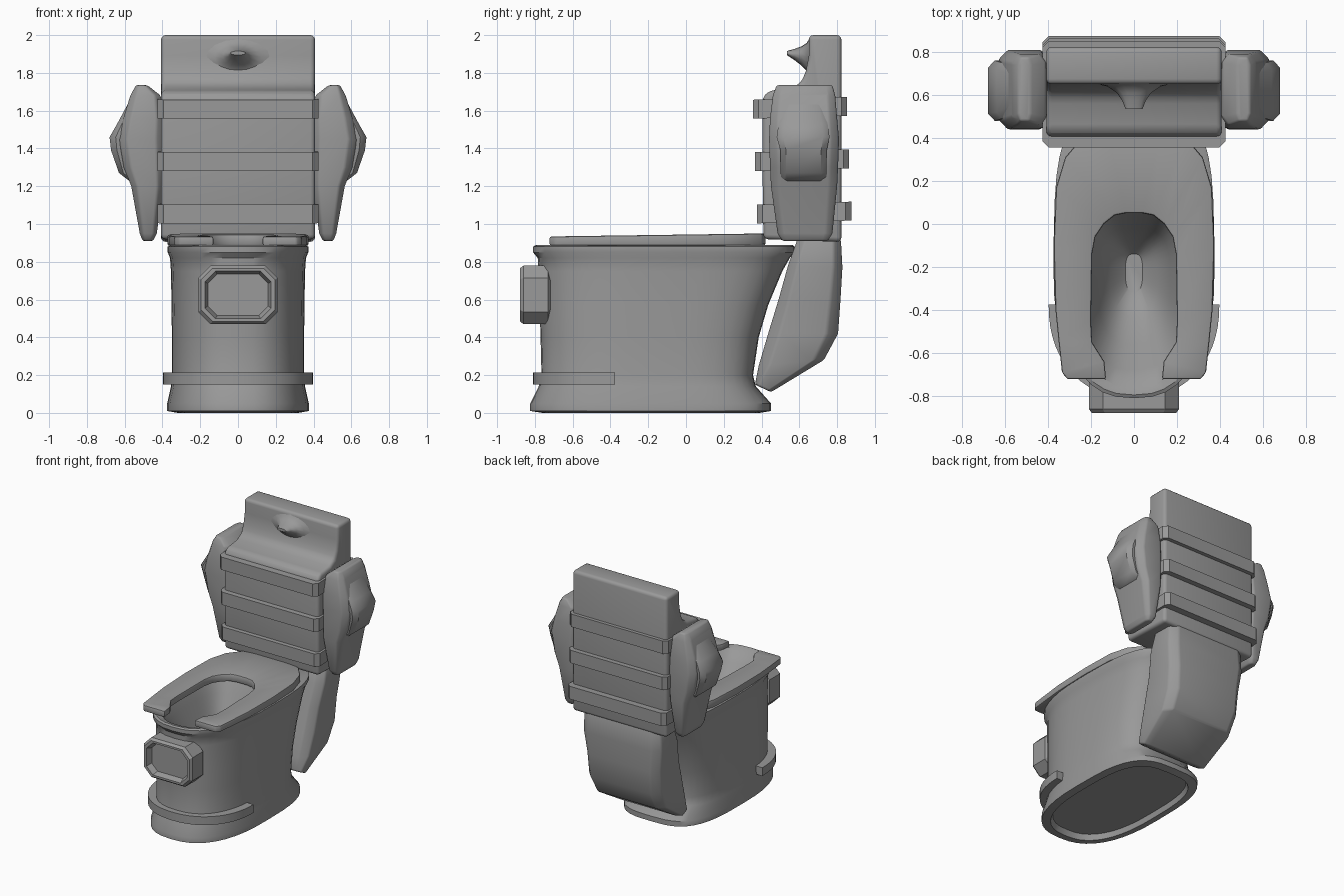
import bpy, bmesh, math

cube = bpy.data.objects.get("Cube")
if cube:
    bpy.data.objects.remove(cube, do_unlink=True)

grey = bpy.data.materials.new("plain_grey")
grey.use_nodes = True
COLOUR = (0.32, 0.32, 0.32, 1)
grey.diffuse_color = COLOUR
grey.node_tree.nodes["Principled BSDF"].inputs["Base Color"].default_value = COLOUR


def finish(name, bm, bevel=0, segments=2, angle=35):
    bmesh.ops.recalc_face_normals(bm, faces=bm.faces)
    mesh = bpy.data.meshes.new(name)
    bm.to_mesh(mesh)
    bm.free()
    mesh.materials.append(grey)
    ob = bpy.data.objects.new(name, mesh)
    bpy.context.collection.objects.link(ob)
    bpy.ops.object.select_all(action='DESELECT')
    ob.select_set(True)
    bpy.context.view_layer.objects.active = ob
    if bevel:
        mod = ob.modifiers.new("soft_edges", 'BEVEL')
        mod.width, mod.segments, mod.limit_method = bevel, segments, 'ANGLE'
        mod.angle_limit = math.radians(30)
        bpy.ops.object.modifier_apply(modifier=mod.name)
    bpy.ops.object.shade_smooth_by_angle(angle=math.radians(angle))


def loft(name, rings, caps=True, loop=False, **style):
    """Skin a list of equal-length rings."""
    bm = bmesh.new()
    rows = [[bm.verts.new(p) for p in ring] for ring in rings]
    n = len(rows[0])
    pairs = list(zip(rows, rows[1:])) + ([(rows[-1], rows[0])] if loop else [])
    for a, b in pairs:
        for i in range(n):
            j = (i + 1) % n
            bm.faces.new((a[i], a[j], b[j], b[i]))
    if caps:
        bm.faces.new(rows[0])
        bm.faces.new(rows[-1])
    finish(name, bm, **style)


def oval(w, y0, y1, z, front=2.5, back=3.3, n=40):
    """Squarish oval in plan, with its own roundness at front and back."""
    mid, half = (y0 + y1) / 2, (y1 - y0) / 2
    ring = []
    for i in range(n):
        c, s = math.cos(math.tau * i / n), math.sin(math.tau * i / n)
        e = 2 / (front if s < 0 else back)
        ring.append((w * math.copysign(abs(c) ** e, c),
                     mid + half * math.copysign(abs(s) ** e, s), z))
    return ring


def octagon(w, h, cut, y, zc):
    """Chamfered rectangle facing the front."""
    q = [(w, h - cut), (w - cut, h), (cut - w, h), (-w, h - cut),
         (-w, cut - h), (cut - w, -h), (w - cut, -h), (w, cut - h)]
    return [(x, y, zc + z) for x, z in q]


# Pedestal: recessed foot, flared base, wall, rim and hollow bowl
wall = [(.31, -.74, .37, .04), (.32, -.76, .39, 0), (.375, -.825, .45, .01),
        (.375, -.825, .45, .05), (.355, -.78, .37, .14), (.35, -.765, .355, .2),
        (.35, -.77, .385, .4), (.352, -.775, .435, .57), (.355, -.78, .51, .75),
        (.36, -.785, .55, .82), (.372, -.81, .575, .85), (.372, -.81, .575, .88),
        (.355, -.795, .565, .888), (.25, -.76, .08, .88), (.215, -.68, .04, .8),
        (.17, -.56, -.02, .66), (.11, -.43, -.08, .53), (.04, -.32, -.14, .46)]
loft("pedestal_bowl", [oval(*r) for r in wall])

# Seat: open-fronted ring, given as outer and inner points of one half
half = [((.12, .42), (.04, .05)), ((.24, .405), (.09, .04)), ((.32, .31), (.14, 0)),
        ((.362, .17), (.18, -.06)), ((.373, -.1), (.195, -.14)),
        ((.365, -.4), (.2, -.45)), ((.35, -.55), (.195, -.55)),
        ((.335, -.69), (.138, -.64)), ((.31, -.722), (.13, -.722))]
path = [tuple((-x, y) for x, y in pair) for pair in reversed(half)] + half


def seat_section(o, i):
    top = [.934 + .014 * (p[1] + .72) for p in (o, i)]
    return [(*o, .885), (*o, top[0]), (*i, top[1]), (*i, .885)]


loft("seat", [seat_section(o, i) for o, i in path], bevel=.01)

# Front box: chamfered housing with a recessed face
box = [(.17, .1, .05, -.7), (.21, .155, .065, -.73), (.21, .155, .065, -.86),
       (.195, .14, .06, -.88), (.175, .125, .055, -.88), (.16, .11, .05, -.835)]
loft("front_box", [octagon(w, h, c, y, .625) for w, h, c, y in box], angle=20)

# Band around the front of the pedestal
outer, inner = [(ring[30:] + ring[:1]) for ring in
                (oval(.397, -.81, .06, 0, front=2.2, n=60),
                 oval(.335, -.74, -.01, 0, front=2.2, n=60))]
loft("lower_band", [[(*o[:2], .15), (*o[:2], .215), (*i[:2], .215), (*i[:2], .15)]
                    for o, i in zip(outer, inner)])

# Rear neck: front edge, back edge and half width at each level
neck = [((.59, .92), (.82, .92), .33), ((.54, .78), (.828, .77), .34),
        ((.49, .6), (.818, .6), .32), ((.435, .42), (.805, .42), .315),
        ((.385, .25), (.73, .28), .305), ((.365, .15), (.45, .11), .28)]


def neck_ring(front, back, w):
    right = [(w * .82, 0), (w, .16), (w, .84), (w * .82, 1)]
    q = right + [(-x, t) for x, t in reversed(right)]
    return [(x, *(f + (b - f) * t for f, b in zip(front, back))) for x, t in q]


loft("rear_neck", [neck_ring(*level) for level in neck], bevel=.012, angle=40)

# Tank: main body, sloping shelf and upright back in one side profile
tank = [(.41, .92), (.405, 1.3), (.405, 1.67), (.44, 1.705), (.56, 1.72), (.61, 1.75),
        (.635, 1.81), (.65, 1.89), (.65, 2), (.823, 2), (.823, .905)]
loft("tank", [[(x, y, z) for y, z in tank] for x in (-.408, .408)],
     bevel=.028, segments=3)

# Spout flaring out of the upright back
spout = [(.657, .2, .11, 1.88), (.64, .125, .075, 1.885), (.61, .08, .05, 1.89),
         (.575, .055, .03, 1.897), (.535, .04, .011, 1.905)]
loft("spout", [[(rx * math.cos(t), y, z + rz * math.sin(t))
                for t in (math.tau * i / 16 for i in range(16))]
               for y, rx, rz, z in spout], angle=50)


# Straps: three chamfered hoops around the tank, slightly higher at the back
def hoop(w, y0, y1, z, cut=.03):
    q = [(w, y0 + cut), (w, y1 - cut), (w - cut, y1), (cut - w, y1),
         (-w, y1 - cut), (-w, y0 + cut), (cut - w, y0), (w - cut, y0)]
    return [(x, y, z + (y - .6) * .03) for x, y in q]


for name, z, y0, y1 in (("lower_strap", 1.06, .375, .875),
                        ("middle_strap", 1.337, .365, .863),
                        ("upper_strap", 1.615, .355, .852)):
    big, small = (.425, y0, y1), (.39, y0 + .06, y1 - .06)
    loft(name, [hoop(*big, z - .05), hoop(*big, z + .05),
                hoop(*small, z + .05), hoop(*small, z - .05)],
         caps=False, loop=True, angle=25)

# Side pods: a tapering body with an outward bulge, mirrored left and right
pod = [(.91, .45, .505, .51, .75), (.95, .43, .52, .485, .775), (1.2, .395, .565, .45, .8),
       (1.3, .39, .605, .445, .805), (1.45, .39, .63, .44, .81), (1.56, .39, .607, .445, .8),
       (1.68, .41, .57, .46, .79), (1.735, .48, .54, .48, .775)]
bulge = [(1.22, .5, .565, .51, .74), (1.27, .5, .63, .5, .745), (1.39, .5, .672, .5, .745),
         (1.46, .5, .68, .48, .76), (1.53, .5, .64, .49, .75), (1.66, .5, .57, .53, .72)]


def pod_ring(side, z, x0, x1, y0, y1):
    cx, cy = (x1 - x0) * .18, (y1 - y0) * .12
    q = [(x0, y0 + cy), (x0 + cx, y0), (x1 - cx, y0), (x1, y0 + cy),
         (x1, y1 - cy), (x1 - cx, y1), (x0 + cx, y1), (x0, y1 - cy)]
    return [(side * x, y, z) for x, y in q]


for word, side in (("left", 1), ("right", -1)):
    loft(word + "_pod", [pod_ring(side, *s) for s in pod], bevel=.01, angle=40)
    loft(word + "_pod_bulge", [pod_ring(side, *s) for s in bulge], angle=40)
